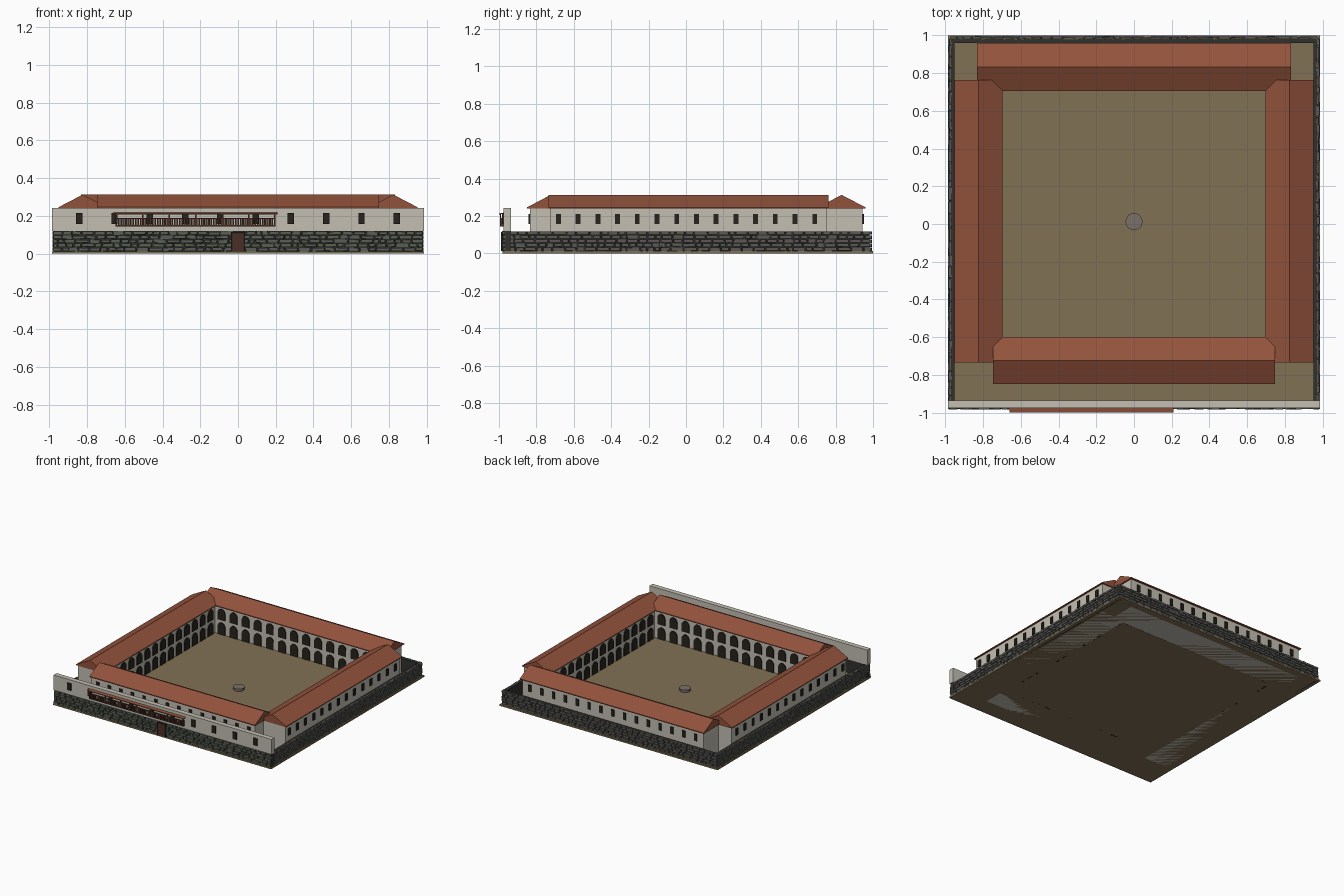
import bpy, bmesh, math, random
from mathutils import Matrix, Vector

if "Cube" in bpy.data.objects:
    bpy.data.objects.remove(bpy.data.objects["Cube"])

random.seed(4)


def material(name, rgb):
    m = bpy.data.materials.new(name)
    m.diffuse_color = (*rgb, 1)
    m.use_nodes = True
    m.node_tree.nodes["Principled BSDF"].inputs["Base Color"].default_value = m.diffuse_color
    return m


ROOF = material("roof_tile", (0.29, 0.085, 0.045))
PLASTER = material("plaster", (0.55, 0.52, 0.45))
GROUND = material("earth", (0.22, 0.165, 0.09))
MORTAR = material("mortar", (0.03, 0.03, 0.027))
GREEN = material("green_stone", (0.10, 0.115, 0.09))
GREY = material("grey_stone", (0.10, 0.098, 0.09))
DARK = material("dark_opening", (0.02, 0.016, 0.012))
WOOD = material("dark_wood", (0.07, 0.028, 0.018))
WELL = material("well_stone", (0.2, 0.16, 0.14))


def finish(name, bm, mat, matrix=None):
    if matrix:
        bm.transform(matrix)
    bmesh.ops.recalc_face_normals(bm, faces=bm.faces)
    me = bpy.data.meshes.new(name)
    bm.to_mesh(me)
    bm.free()
    me.materials.append(mat)
    ob = bpy.data.objects.new(name, me)
    bpy.context.collection.objects.link(ob)
    return ob


def add_box(bm, x0, x1, y0, y1, z0, z1):
    m = Matrix.Translation(((x0 + x1) / 2, (y0 + y1) / 2, (z0 + z1) / 2))
    m = m @ Matrix.Diagonal((x1 - x0, y1 - y0, z1 - z0, 1))
    return bmesh.ops.create_cube(bm, size=1, matrix=m)["verts"]


def box(name, mat, *dims):
    bm = bmesh.new()
    add_box(bm, *dims)
    return finish(name, bm, mat)


def add_prism(bm, profile, d0, d1):
    """Extrude a (u, z) outline along the local y axis."""
    vs = [bm.verts.new((u, d0, z)) for u, z in profile]
    f = bm.faces.new(vs)
    ext = bmesh.ops.extrude_face_region(bm, geom=[f])["geom"]
    bmesh.ops.translate(bm, vec=(0, d1 - d0, 0),
                        verts=[v for v in ext if isinstance(v, bmesh.types.BMVert)])


def frame(x, y, nx, ny):
    """Local x runs along a wall, local y points out of it."""
    return Matrix(((ny, nx, 0, x), (-nx, ny, 0, y), (0, 0, 1, 0), (0, 0, 0, 1)))


def windows(name, fr, count, step, w=0.026, z0=0.157, z1=0.212):
    bm = bmesh.new()
    for i in range(count):
        u = (i - (count - 1) / 2) * step
        add_box(bm, u - w / 2, u + w / 2, -0.01, 0.008, z0, z1)
    finish(name, bm, DARK, fr)


def arcade(name, fr, length, count):
    # two tiers of dark round-headed arches
    bm = bmesh.new()
    step, r = length / count, 0.034
    for i in range(count):
        u = (i - (count - 1) / 2) * step
        for z0, spring in ((0.0, 0.075), (0.13, 0.185)):
            prof = [(u - r, z0), (u + r, z0)]
            prof += [(u + r * math.cos(a), spring + r * math.sin(a))
                     for a in (math.pi * k / 8 for k in range(9))]
            add_prism(bm, prof, -0.01, 0.006)
    finish(name, bm, DARK, fr)


def masonry(name, fr, length, mat, rough, z0=0.012, z1=0.12, rows=5):
    # courses of separate, slightly uneven stones
    bm = bmesh.new()
    h, g = (z1 - z0) / rows, 0.0025
    for r in range(rows):
        u = -length / 2
        while u < length / 2 - 0.01:
            w = random.uniform(0.03, 0.075)
            end = min(u + w, length / 2)
            if length / 2 - end < 0.02:
                end = length / 2
            vs = add_box(bm, u + g, end - g, -0.005, random.uniform(0.007, 0.013),
                         z0 + r * h + g, z0 + (r + 1) * h - g)
            for v in vs:
                v.co.x += random.uniform(-rough, rough)
                v.co.z += random.uniform(-rough, rough) * 0.7
                if v.co.y > 0:
                    v.co.x += (0.002 if v.co.x < (u + end) / 2 else -0.002)
            u = end
    finish(name, bm, mat, fr)


def gable_roof(name, along_x, c, half, a0, a1):
    # low gable with a thin vertical eave edge
    bm = bmesh.new()
    add_prism(bm, [(-half, 0.24), (half, 0.24), (half, 0.247), (0, 0.313), (-half, 0.247)], a0, a1)
    m = Matrix.Translation((c, 0, 0))
    if along_x:
        m = Matrix(((0, 1, 0, 0), (1, 0, 0, c), (0, 0, 1, 0), (0, 0, 0, 1)))
    finish(name, bm, ROOF, m)


# Ground slab
box("ground", GROUND, -0.985, 0.985, -0.98, 1.0, 0, 0.012)

# Perimeter wall: dark cores with stone facing
box("front_wall_core", MORTAR, -0.98, 0.98, -0.97, -0.935, 0, 0.12)
box("back_wall_core", MORTAR, -0.97, 0.97, 0.96, 0.982, 0, 0.118)
masonry("front_wall_stones", frame(0, -0.97, 0, -1), 1.965, GREEN, 0.003)
masonry("back_wall_stones", frame(0, 0.982, 0, 1), 1.95, GREY, 0.0012)
for s, side in ((1, "right"), (-1, "left")):
    x = sorted((s * 0.95, s * 0.97))
    box(side + "_wall_core", MORTAR, *x, -0.935, 0.982, 0, 0.118)
    masonry(side + "_wall_stones", frame(s * 0.97, 0.005, s, 0), 1.96, GREY, 0.0012)

# Plastered upper front wall with windows
box("front_upper_wall", PLASTER, -0.985, 0.985, -0.975, -0.935, 0.12, 0.242)
windows("front_upper_windows", frame(0, -0.975, 0, -1), 10, 0.187, 0.034, 0.157, 0.215)

# Entrance door with frame
box("door", WOOD, -0.03, 0.03, -0.988, -0.96, 0.012, 0.108)
bm = bmesh.new()
for u in (-0.034, 0.034):
    add_box(bm, u - 0.004, u + 0.004, -0.99, -0.96, 0.012, 0.112)
add_box(bm, -0.038, 0.038, -0.99, -0.96, 0.108, 0.116)
finish("door_frame", bm, DARK)

# Balcony: floor, railing, balusters, posts and little roof
bm = bmesh.new()
add_box(bm, -0.65, 0.2, -0.995, -0.97, 0.145, 0.153)
add_box(bm, -0.65, 0.2, -0.995, -0.989, 0.184, 0.19)
for s in (-0.65, 0.194):
    add_box(bm, s, s + 0.006, -0.995, -0.97, 0.153, 0.19)
for i in range(66):
    u = -0.645 + i * 0.84 / 65
    add_box(bm, u - 0.0045, u + 0.0045, -0.994, -0.99, 0.15, 0.187)
for i in range(7):
    u = -0.646 + i * 0.842 / 6
    add_box(bm, u - 0.004, u + 0.004, -0.995, -0.989, 0.15, 0.213)
finish("balcony", bm, WOOD)
bm = bmesh.new()
add_prism(bm, [(-1.0, 0.208), (-0.97, 0.212), (-0.97, 0.219), (-1.0, 0.214)], -0.66, 0.21)
finish("balcony_roof", bm, ROOF, Matrix(((0, 1, 0, 0), (1, 0, 0, 0), (0, 0, 1, 0), (0, 0, 0, 1))))

# Four wings around the courtyard
box("back_wing", PLASTER, -0.82, 0.82, 0.725, 0.943, 0, 0.242)
gable_roof("back_roof", True, 0.832, 0.127, -0.832, 0.832)
windows("back_windows", frame(0, 0.943, 0, 1), 15, 0.107)
arcade("back_arcade", frame(0, 0.725, 0, -1), 1.42, 13)

box("front_wing", PLASTER, -0.74, 0.74, -0.835, -0.62, 0, 0.242)
gable_roof("front_roof", True, -0.724, 0.125, -0.748, 0.748)
windows("front_windows", frame(0, -0.835, 0, -1), 14, 0.105)
arcade("front_arcade", frame(0, -0.62, 0, 1), 1.42, 13)

for s, side in ((1, "right"), (-1, "left")):
    x = sorted((s * 0.717, s * 0.938))
    box(side + "_wing", PLASTER, *x, -0.727, 0.752, 0, 0.242)
    gable_roof(side + "_roof", False, s * 0.823, 0.127, -0.735, 0.762)
    windows(side + "_windows", frame(s * 0.938, 0.003, s, 0), 14, 0.1054)
    arcade(side + "_arcade", frame(s * 0.717, 0.053, -s, 0), 1.33, 13)

# Courtyard well
bm = bmesh.new()
for r, z0, z1 in ((0.04, 0, 0.026), (0.045, 0.026, 0.034)):
    bmesh.ops.create_cone(bm, cap_ends=True, segments=20, radius1=r, radius2=r, depth=z1 - z0,
                          matrix=Matrix.Translation((0, 0.012, (z0 + z1) / 2)))
finish("well", bm, WELL)
